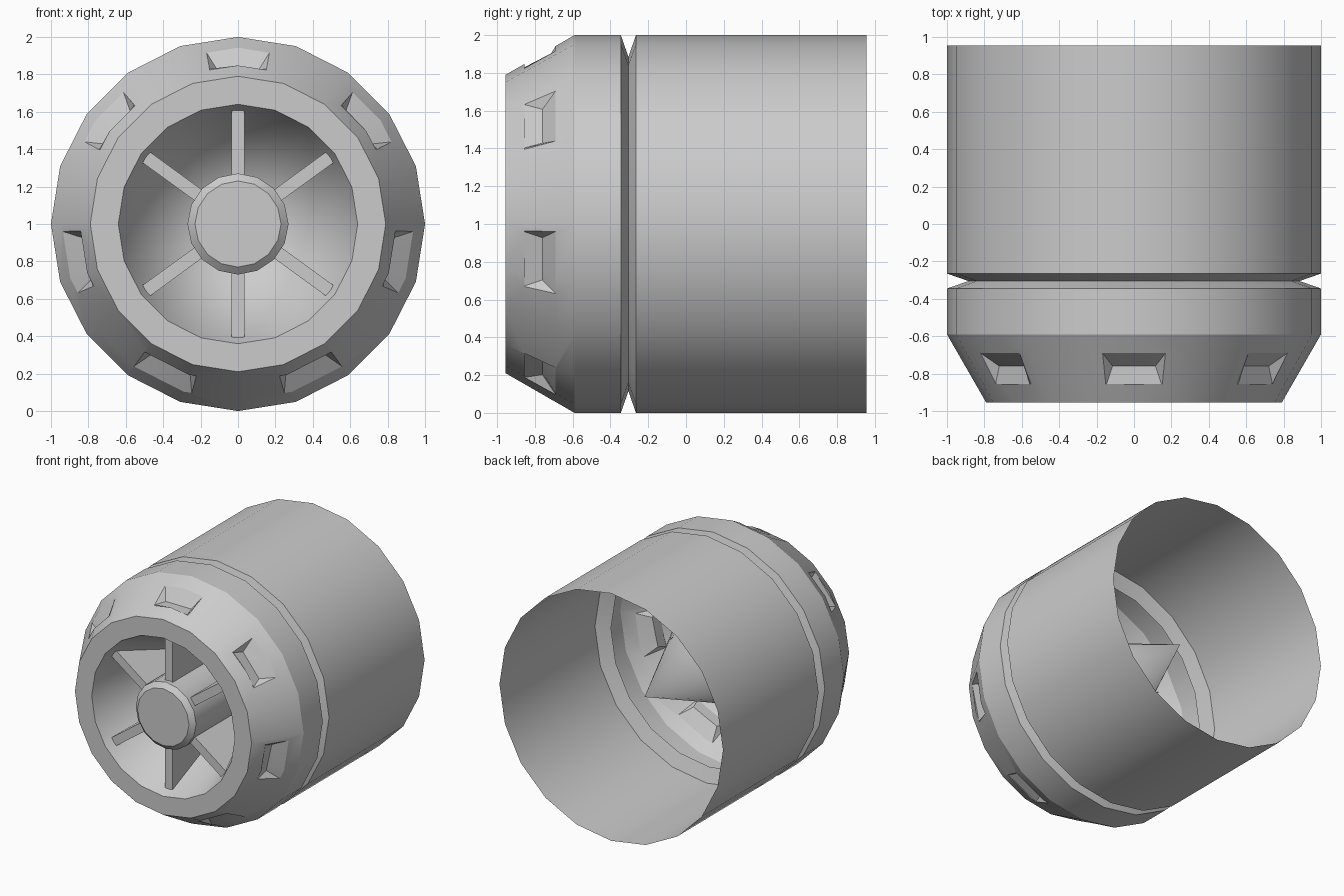
import bpy, bmesh, math
from mathutils import Vector

cube = bpy.data.objects.get("Cube")
if cube:
    bpy.data.objects.remove(cube, do_unlink=True)

grey = bpy.data.materials.new("plain grey")
grey.use_nodes = True
colour = (0.6, 0.6, 0.6, 1)
grey.diffuse_color = colour
grey.node_tree.nodes["Principled BSDF"].inputs["Base Color"].default_value = colour

AXIS_Z = 1.0


def radial(angle):
    return Vector((math.cos(angle), 0, math.sin(angle)))


def revolve(bm, profile, sides):
    """Turn (y, radius) points around the long axis."""
    rings = []
    for y, r in profile:
        rings.append([bm.verts.new(radial(math.tau * k / sides) * r + Vector((0, y, AXIS_Z)))
                      for k in range(sides)])
    for a, b in zip(rings, rings[1:]):
        for k in range(sides):
            n = (k + 1) % sides
            bm.faces.new((a[k], a[n], b[n], b[k]))
    bmesh.ops.remove_doubles(bm, verts=bm.verts[:], dist=1e-5)
    bm.normal_update()


def finish(bm, name, smooth=True):
    mesh = bpy.data.meshes.new(name)
    bm.normal_update()
    bm.to_mesh(mesh)
    bm.free()
    mesh.materials.append(grey)
    if smooth:
        mesh.shade_smooth()
        mesh.set_sharp_from_angle(angle=math.radians(25))
    obj = bpy.data.objects.new(name, mesh)
    bpy.context.collection.objects.link(obj)
    return obj


SLOT_FRONT, SLOT_REAR, FLOOR_REAR = -0.855, -0.69, -0.76
FLOOR_R = 0.83
HALF = math.radians(10.4)
CENTRE = Vector((0, 0, AXIS_Z))


def split(bm, faces, co, normal):
    geom = set(faces)
    for f in faces:
        geom.update(f.edges, f.verts)
    bmesh.ops.bisect_plane(bm, geom=list(geom), dist=1e-5, plane_co=co, plane_no=normal)


def band(bm, low, high):
    return [f for f in bm.faces if low < f.calc_center_median().y < high
            and (f.calc_center_median() - CENTRE).xz.length > 0.8]


def cut_slot(bm, angle):
    """Open a slot in the nose and give it a sunken wedge-shaped pocket."""
    out, side = radial(angle), radial(angle - math.pi / 2)

    def near(limit):
        found = []
        for f in band(bm, SLOT_FRONT, SLOT_REAR):
            d = f.calc_center_median() - CENTRE
            if abs(math.atan2(d.dot(side), d.dot(out))) < limit:
                found.append(f)
        return found

    for s in (-1, 1):
        split(bm, near(3.5 * HALF), CENTRE, radial(angle + s * HALF + math.pi / 2))
    hole = near(HALF)
    rim = [e for e in {e for f in hole for e in f.edges}
           if sum(f in hole for f in e.link_faces) == 1]
    bmesh.ops.delete(bm, geom=hole, context='FACES')

    # walls run down to the floor, which narrows toward the rear
    new = bmesh.ops.extrude_edge_only(bm, edges=rim)["geom"]
    for v in [g for g in new if isinstance(g, bmesh.types.BMVert)]:
        rear = v.co.y > (SLOT_FRONT + SLOT_REAR) / 2
        across = (v.co - CENTRE).dot(side) * (0.68 if rear else 0.97)
        v.co = CENTRE + out * FLOOR_R + side * across
        v.co.y = FLOOR_REAR if rear else SLOT_FRONT
    floor_edges = [g for g in new if isinstance(g, bmesh.types.BMEdge)
                   and len(g.link_faces) == 1]
    walls = [g for g in new if isinstance(g, bmesh.types.BMFace)]
    walls += bmesh.ops.edgeloop_fill(bm, edges=floor_edges)["faces"]
    mouth = CENTRE + out * 0.92 + Vector((0, -0.82, 0))
    for f in walls:
        f.normal_update()
        if f.normal.dot(mouth - f.calc_center_median()) < 0:
            f.normal_flip()


# Shell: open tube, V groove, tapered nose with slots
bm = bmesh.new()
revolve(bm, [(0.955, 1), (-0.265, 1), (-0.305, 0.885), (-0.345, 1),
             (-0.59, 1), (-0.955, 0.79), (-0.955, 0.64)], 20)
for y in (SLOT_FRONT, SLOT_REAR):
    split(bm, band(bm, -0.95, -0.6), Vector((0, y, 0)), Vector((0, 1, 0)))
for i in range(7):
    cut_slot(bm, math.pi / 2 + math.tau * i / 7)
finish(bm, "shell")

# Funnel running back from the mouth to a point
bm = bmesh.new()
revolve(bm, [(-0.955, 0.64), (0.53, 0)], 20)
finish(bm, "intake_funnel")

# Hub with a bevelled front
bm = bmesh.new()
revolve(bm, [(-0.09, 0.27), (-0.92, 0.27), (-0.955, 0.23), (-0.955, 0)], 16)
finish(bm, "hub")

# Six wedge struts between hub and funnel
for i, degrees in enumerate((36, 90, 144, 216, 270, 324)):
    out, side = radial(math.radians(degrees)), radial(math.radians(degrees - 90))
    bm = bmesh.new()
    corners = [(0.24, -0.885), (0.608, -0.885), (0.24, -0.04)]
    verts = [bm.verts.new(CENTRE + out * r + side * 0.035 + Vector((0, y, 0)))
             for r, y in corners]
    face = bm.faces.new(verts)
    new = bmesh.ops.extrude_face_region(bm, geom=[face])["geom"]
    bmesh.ops.translate(bm, vec=side * -0.07,
                        verts=[g for g in new if isinstance(g, bmesh.types.BMVert)])
    bmesh.ops.recalc_face_normals(bm, faces=bm.faces[:])
    finish(bm, f"strut_{i + 1}", smooth=False)
